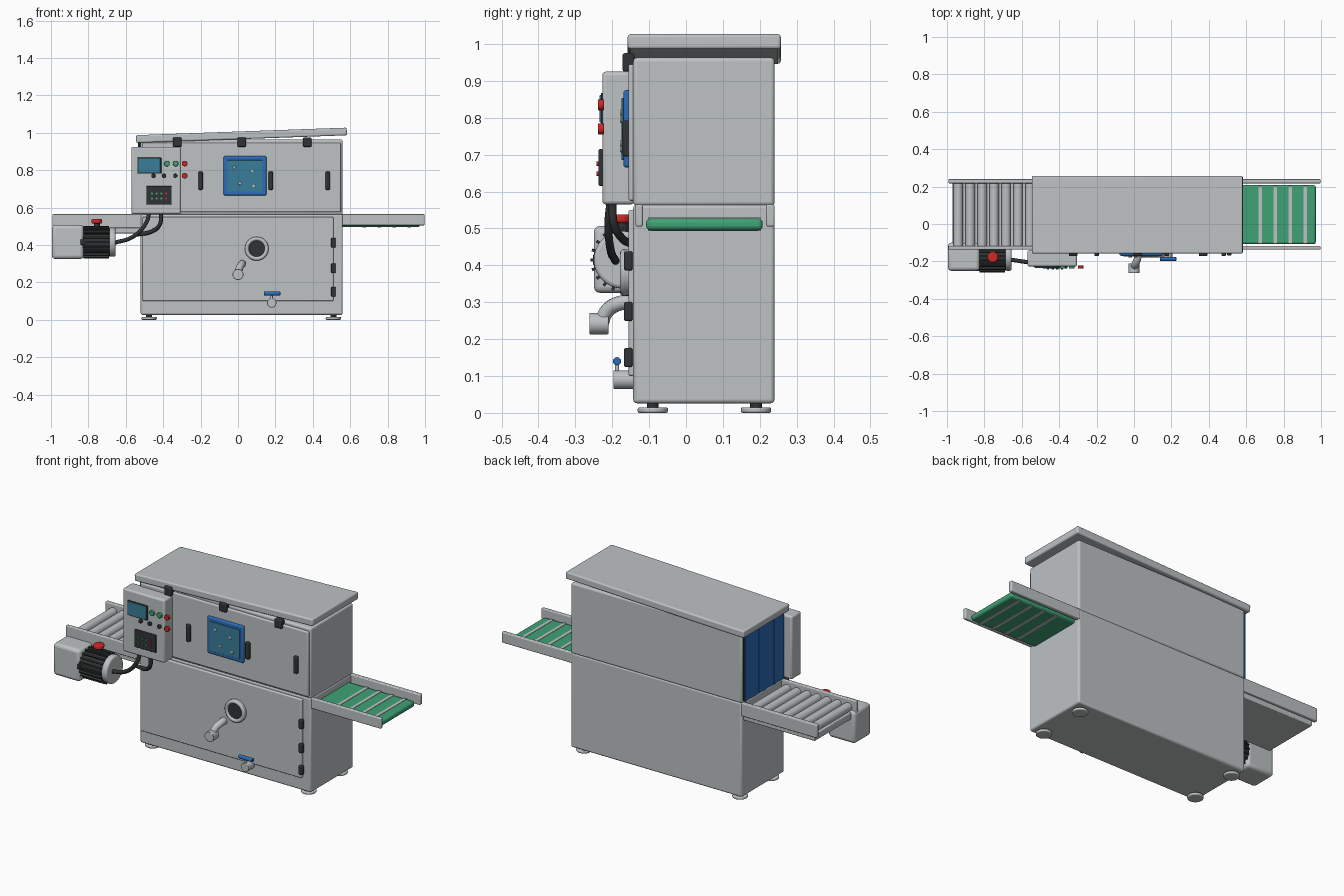
import bpy
from math import pi, sin, cos, radians
from mathutils import Vector

cube = bpy.data.objects.get("Cube")
if cube:
    bpy.data.objects.remove(cube)


def material(name, rgb):
    m = bpy.data.materials.new(name)
    m.use_nodes = True
    m.diffuse_color = (*rgb, 1)
    m.node_tree.nodes["Principled BSDF"].inputs["Base Color"].default_value = (*rgb, 1)
    return m


STEEL = material("light steel", (0.51, 0.54, 0.55))
BLACK = material("black rubber", (0.03, 0.034, 0.035))
BLUE = material("blue plastic", (0.025, 0.15, 0.48))
GLASS = material("teal glass", (0.04, 0.21, 0.32))
GREEN = material("belt green", (0.05, 0.36, 0.18))
RED = material("signal red", (0.62, 0.02, 0.02))


def finish(ob, name, mat, bevel=0.0):
    ob.name = name
    ob.data.materials.append(mat)
    if bevel:
        mod = ob.modifiers.new("bevel", "BEVEL")
        mod.width, mod.segments, mod.limit_method = bevel, 3, "ANGLE"
    bpy.ops.object.shade_smooth_by_angle(angle=radians(35))
    return ob


def box(name, x, y, z, mat, bevel=0.0, rot=(0, 0, 0)):
    """Box from (low, high) extents on each axis."""
    ext = (x, y, z)
    bpy.ops.mesh.primitive_cube_add(size=1, location=[sum(e) / 2 for e in ext])
    ob = bpy.context.object
    ob.scale = [e[1] - e[0] for e in ext]
    bpy.ops.object.transform_apply(location=False, rotation=False, scale=True)
    ob.rotation_euler = rot
    return finish(ob, name, mat, bevel)


def rod(name, a, b, r, mat, bevel=0.0, sides=32):
    """Cylinder between two points."""
    a, b = Vector(a), Vector(b)
    bpy.ops.mesh.primitive_cylinder_add(radius=r, depth=(b - a).length, vertices=sides,
                                        location=(a + b) / 2)
    ob = bpy.context.object
    ob.rotation_euler = (b - a).to_track_quat("Z", "Y").to_euler()
    return finish(ob, name, mat, bevel)


def tube(name, points, r, mat):
    """Round pipe along a smooth path."""
    cu = bpy.data.curves.new(name, "CURVE")
    cu.dimensions, cu.bevel_depth, cu.bevel_resolution = "3D", r, 4
    cu.use_fill_caps = True
    sp = cu.splines.new("BEZIER")
    sp.bezier_points.add(len(points) - 1)
    for bp, p in zip(sp.bezier_points, points):
        bp.co = p
        bp.handle_left_type = bp.handle_right_type = "AUTO"
    ob = bpy.data.objects.new(name, cu)
    bpy.context.collection.objects.link(ob)
    cu.materials.append(mat)
    return ob


# Cabinet, doors and sloping lid
box("lower_cabinet", (-0.52, 0.56), (-0.143, 0.24), (0.026, 0.565), STEEL, 0.01)
box("upper_cabinet", (-0.52, 0.56), (-0.143, 0.24), (0.561, 0.963), STEEL, 0.01)
box("lower_door", (-0.51, 0.51), (-0.156, -0.13), (0.1, 0.55), STEEL, 0.006)
box("upper_door", (-0.51, 0.55), (-0.156, -0.13), (0.575, 0.945), STEEL, 0.006)
box("lid", (-0.545, 0.582), (-0.158, 0.257), (0.966, 1.007), STEEL, 0.008,
    (0, radians(-2.05), 0))

# Feet
for x in (-0.475, 0.51):
    for y in (-0.09, 0.19):
        rod("foot_pad", (x, y, 0), (x, y, 0.015), 0.041, STEEL, 0.005)
        rod("foot_stem", (x, y, 0.012), (x, y, 0.03), 0.016, BLACK)

# Hinges and handles
for x in (-0.325, 0.02, 0.37):
    box("lid_hinge", (x - 0.023, x + 0.023), (-0.172, -0.14), (0.925, 0.975), BLACK, 0.006)
for x in (-0.2, 0.175, 0.48):
    box("door_handle", (x - 0.012, x + 0.012), (-0.172, -0.15), (0.695, 0.792), BLACK, 0.006)
for z in (0.15, 0.275, 0.412):
    box("door_hinge", (0.498, 0.522), (-0.168, -0.145), (z - 0.026, z + 0.026), BLACK, 0.005)

# Window with water drops
box("window_frame", (-0.077, 0.152), (-0.17, -0.15), (0.665, 0.875), BLUE, 0.008)
box("window_glass", (-0.057, 0.132), (-0.175, -0.165), (0.685, 0.853), GLASS, 0.002)
for x, z in ((-0.02, 0.815), (0.075, 0.795), (0.01, 0.73), (0.085, 0.715)):
    rod("water_drop", (x, -0.179, z), (x, -0.17, z), 0.009, STEEL, 0.003, 16)

# Round port, outlet elbow and drain valve
bpy.ops.mesh.primitive_torus_add(major_radius=0.053, minor_radius=0.011, major_segments=40,
                                 location=(0.1, -0.168, 0.38), rotation=(pi / 2, 0, 0))
finish(bpy.context.object, "port_ring", STEEL)
rod("port_ring_base", (0.1, -0.165, 0.38), (0.1, -0.14, 0.38), 0.063, STEEL)
rod("port_opening", (0.1, -0.17, 0.38), (0.1, -0.16, 0.38), 0.046, BLACK)
tube("outlet_elbow", [(0.022, -0.14, 0.3), (0.02, -0.18, 0.297), (0.007, -0.215, 0.275),
                      (0, -0.23, 0.24)], 0.02, STEEL)
rod("outlet_mouth", (0, -0.262, 0.242), (0, -0.21, 0.242), 0.029, STEEL, 0.003)
rod("drain_valve", (0.18, -0.197, 0.09), (0.18, -0.14, 0.09), 0.025, STEEL, 0.003)
rod("drain_stem", (0.18, -0.187, 0.1), (0.18, -0.187, 0.14), 0.006, STEEL)
rod("drain_lever", (0.138, -0.187, 0.14), (0.226, -0.187, 0.14), 0.011, BLUE, 0.003)

# Control box with screen, buttons and keypad
box("control_box", (-0.57, -0.305), (-0.227, -0.14), (0.565, 0.925), STEEL, 0.01)
box("control_screen", (-0.532, -0.415), (-0.234, -0.225), (0.787, 0.862), GLASS, 0.002)
box("screen_frame", (-0.537, -0.41), (-0.231, -0.225), (0.782, 0.867), BLACK, 0.002)
for x, z, r, mat in ((-0.38, 0.835, 0.015, GREEN), (-0.333, 0.835, 0.015, GREEN),
                     (-0.285, 0.835, 0.015, RED), (-0.285, 0.77, 0.015, RED),
                     (-0.452, 0.77, 0.011, BLACK), (-0.395, 0.77, 0.011, BLACK),
                     (-0.335, 0.77, 0.011, BLACK)):
    rod("push_button", (x, -0.239, z), (x, -0.222, z), r, mat, 0.003, 24)
box("keypad", (-0.49, -0.355), (-0.237, -0.225), (0.615, 0.715), BLACK, 0.004)
for row in range(2):
    for col in range(4):
        x, z = -0.46 + col * 0.025, 0.675 - row * 0.027
        rod("keypad_key", (x, -0.243, z), (x, -0.235, z), 0.006,
            RED if col == 3 else GREEN, 0, 12)

# Motor with gearbox, finned casing and emergency button
MY, MZ = -0.172, 0.415
box("motor_gearbox", (-0.995, -0.825), (-0.25, -0.1), (0.325, 0.507), STEEL, 0.018)
rod("motor_casing", (-0.83, MY, MZ), (-0.685, MY, MZ), 0.076, BLACK)
for i in range(20):
    a = i * pi / 10
    y, z = MY + 0.076 * cos(a), MZ + 0.076 * sin(a)
    box("motor_fin", (-0.825, -0.69), (y - 0.011, y + 0.011), (z - 0.004, z + 0.004),
        BLACK, 0, (a, 0, 0))
rod("motor_cap", (-0.69, MY, MZ), (-0.655, MY, MZ), 0.078, STEEL, 0.01)
box("motor_terminal", (-0.842, -0.82), (-0.252, -0.2), (0.4, 0.43), BLACK, 0.004)
rod("emergency_stem", (-0.755, MY, 0.48), (-0.755, MY, 0.52), 0.016, BLACK)
rod("emergency_button", (-0.755, -0.177, 0.515), (-0.755, -0.177, 0.538), 0.029, RED, 0.007)

# Cables from control box to motor and cabinet
tube("motor_cable", [(-0.475, -0.205, 0.57), (-0.49, -0.21, 0.52), (-0.56, -0.205, 0.445),
                     (-0.665, -0.19, 0.41)], 0.011, BLACK)
tube("cabinet_cable", [(-0.41, -0.2, 0.57), (-0.418, -0.195, 0.51), (-0.455, -0.175, 0.475),
                       (-0.54, -0.14, 0.455)], 0.011, BLACK)

# Conveyor side rails, in matching pairs
for y0, y1 in ((-0.137, -0.117), (0.217, 0.24)):
    box("infeed_rail", (-0.992, -0.515), (y0, y1), (0.49, 0.565), STEEL, 0.005)
    box("outfeed_rail", (0.55, 0.997), (y0, y1), (0.505, 0.565), STEEL, 0.005)

# Infeed roller table
box("infeed_tray", (-0.97, -0.515), (-0.125, 0.225), (0.462, 0.5), STEEL, 0.004)
for i in range(7):
    x = -0.94 + i * 0.064
    rod("infeed_roller", (x, -0.12, 0.52), (x, 0.22, 0.52), 0.025, STEEL, 0.003)

# Outfeed belt with cross bars on both runs
box("outfeed_belt", (0.55, 0.972), (-0.108, 0.208), (0.495, 0.527), GREEN, 0.012)
for i in range(4):
    x = 0.675 + i * 0.08
    for z in (0.495, 0.527):
        box("belt_cross_bar", (x - 0.009, x + 0.009), (-0.103, 0.203), (z - 0.002, z + 0.002),
            STEEL)

# Strip curtain over the infeed opening
box("curtain_opening", (-0.524, -0.515), (-0.125, 0.228), (0.575, 0.955), BLACK)
for i in range(8):
    y = -0.1 + i * 0.0435
    box("curtain_strip", (-0.53, -0.526), (y - 0.023, y + 0.023), (0.57, 0.955), BLUE, 0,
        (0, 0, radians(9 if i % 2 else -6)))
